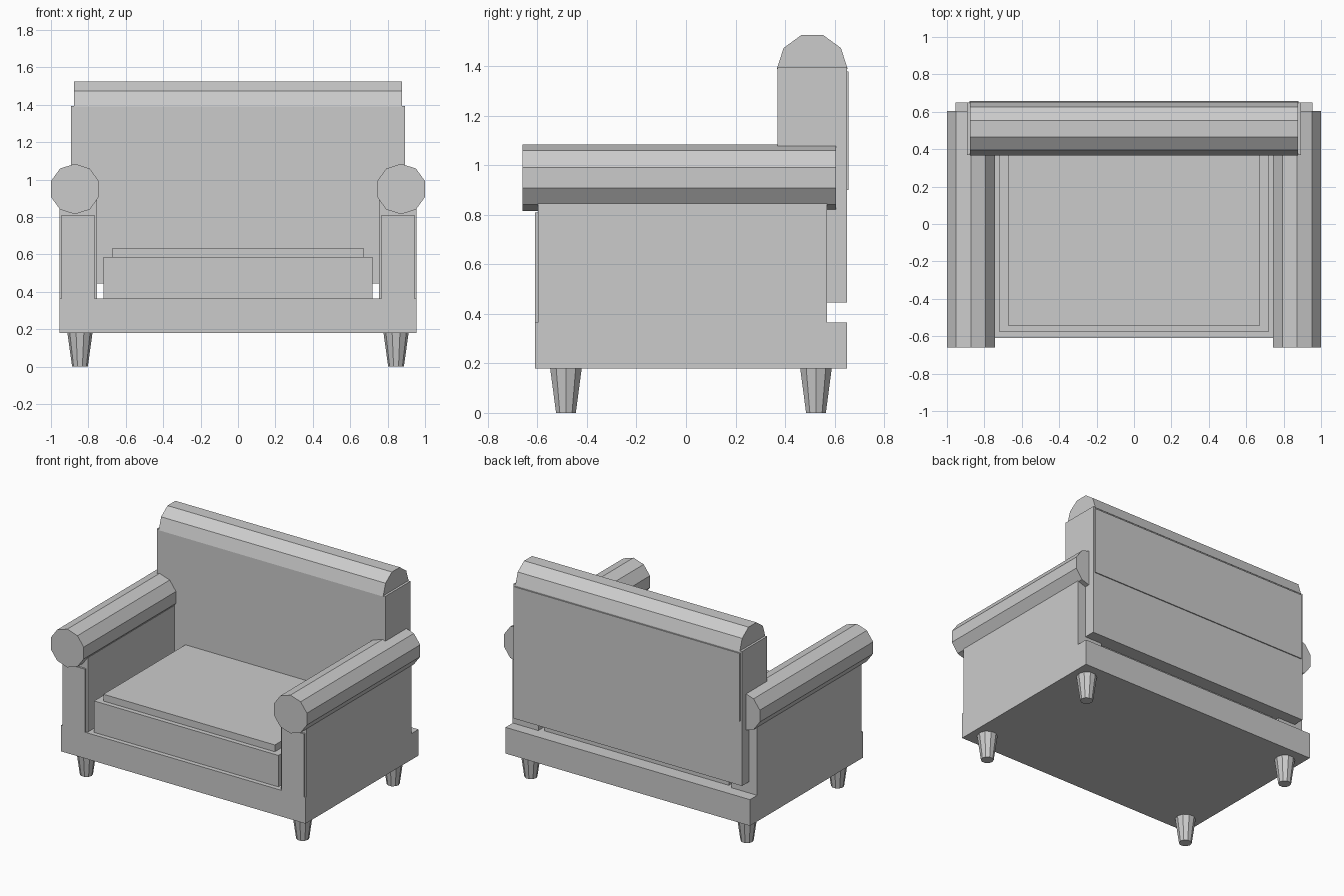
import bpy, bmesh, math

if "Cube" in bpy.data.objects:
    bpy.data.objects.remove(bpy.data.objects["Cube"])

fabric = bpy.data.materials.new("grey_fabric")
fabric.diffuse_color = (0.6, 0.6, 0.6, 1)
fabric.use_nodes = True
fabric.node_tree.nodes["Principled BSDF"].inputs["Base Color"].default_value = fabric.diffuse_color


def finish(name, bm):
    bmesh.ops.recalc_face_normals(bm, faces=bm.faces)
    me = bpy.data.meshes.new(name)
    bm.to_mesh(me)
    bm.free()
    me.materials.append(fabric)
    ob = bpy.data.objects.new(name, me)
    bpy.context.collection.objects.link(ob)
    return ob


def loft(name, ring_a, ring_b):
    """Closed solid between two matching outlines."""
    bm = bmesh.new()
    a = [bm.verts.new(p) for p in ring_a]
    b = [bm.verts.new(p) for p in ring_b]
    n = len(a)
    for i in range(n):
        j = (i + 1) % n
        bm.faces.new((a[i], a[j], b[j], b[i]))
    bm.faces.new(a[::-1])
    bm.faces.new(b)
    return finish(name, bm)


def box(name, x, y, z):
    corners = [(x[0], y[0]), (x[1], y[0]), (x[1], y[1]), (x[0], y[1])]
    return loft(name, [(u, v, z[0]) for u, v in corners], [(u, v, z[1]) for u, v in corners])


def circle(r, count=10, start=0.0, step=math.radians(36)):
    return [(r * math.cos(start + i * step), r * math.sin(start + i * step)) for i in range(count)]


# Base and seat
box("base", (-0.955, 0.955), (-0.61, 0.65), (0.18, 0.365))
box("seat_cushion", (-0.72, 0.72), (-0.578, 0.55), (0.365, 0.587))
box("seat_cushion_top", (-0.67, 0.67), (-0.545, 0.5), (0.587, 0.635))

# Backrest, rear panel and rounded top
box("backrest", (-0.893, 0.893), (0.37, 0.65), (0.445, 1.395))
box("backrest_rear_panel", (-0.88, 0.88), (0.65, 0.657), (0.9, 1.38))
half = circle(0.143, 6)
loft("backrest_roll",
     [(-0.877, 0.51 + u, 1.39 + v) for u, v in half],
     [(0.877, 0.51 + u, 1.39 + v) for u, v in half])

for side, s in (("left", -1), ("right", 1)):
    # Arm body, raised front plate and ten-sided roll
    box(side + "_arm", sorted((s * 0.755, s * 0.955)), (-0.597, 0.57), (0.365, 0.89))
    box(side + "_arm_front_plate", sorted((s * 0.768, s * 0.943)), (-0.61, -0.59), (0.365, 0.81))
    ring = circle(0.135, start=math.pi / 2)
    loft(side + "_arm_roll",
         [(s * 0.872 + u, -0.66, 0.95 + v) for u, v in ring],
         [(s * 0.872 + u, 0.605, 0.95 + v) for u, v in ring])
    # Tapered legs
    for end, y in (("front", -0.485), ("back", 0.525)):
        loft(f"{side}_{end}_leg",
             [(s * 0.845 + u, y + v, 0) for u, v in circle(0.042)],
             [(s * 0.845 + u, y + v, 0.18) for u, v in circle(0.067)])
